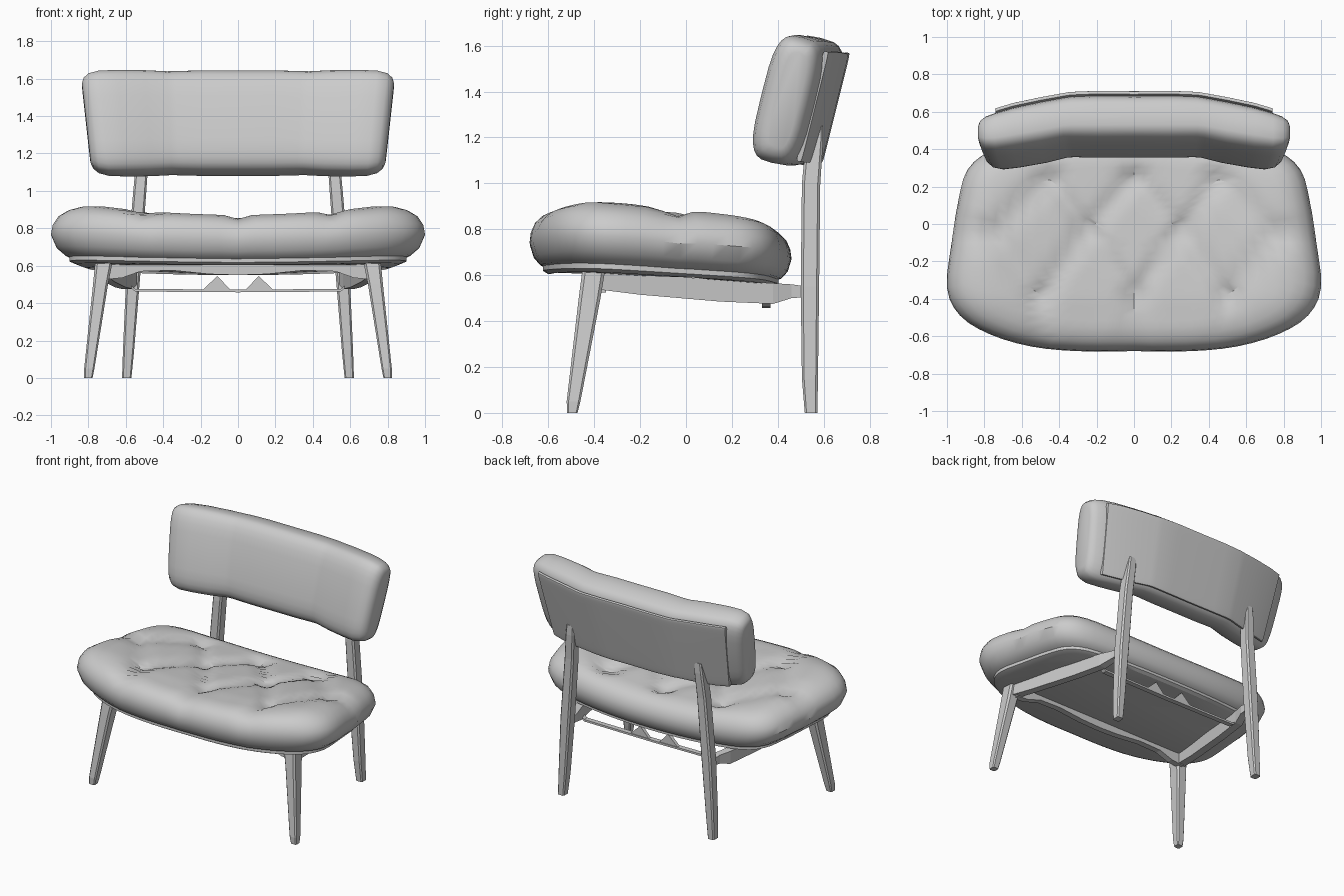
import bpy, bmesh, math
from mathutils import Vector

if "Cube" in bpy.data.objects:
    bpy.data.objects.remove(bpy.data.objects["Cube"])


def loft(name, rings, smooth=None, mirror=False):
    """Skin a list of equal-sized closed rings, capping both ends."""
    bm = bmesh.new()
    vs = [[bm.verts.new(p) for p in r] for r in rings]
    n = len(rings[0])
    for a, b in zip(vs, vs[1:]):
        for i in range(n):
            j = (i + 1) % n
            bm.faces.new((a[i], a[j], b[j], b[i]))
    bm.faces.new(vs[0][::-1])
    bm.faces.new(vs[-1])
    bmesh.ops.recalc_face_normals(bm, faces=bm.faces)
    me = bpy.data.meshes.new(name)
    bm.to_mesh(me)
    bm.free()
    ob = bpy.data.objects.new(name, me)
    bpy.context.collection.objects.link(ob)
    if mirror:
        ob.modifiers.new("mirror", 'MIRROR')
    if smooth:
        bpy.ops.object.select_all(action='DESELECT')
        ob.select_set(True)
        bpy.context.view_layer.objects.active = ob
        bpy.ops.object.shade_smooth_by_angle(angle=math.radians(smooth))
    return ob


def post(x, y, z, wx, wy):
    """Horizontal chamfered rectangle for legs."""
    a, b, c = wx / 2, wy / 2, 0.28
    k = [(1, -1 + c), (1, 1 - c), (1 - c, 1), (-1 + c, 1),
         (-1, 1 - c), (-1, -1 + c), (-1 + c, -1), (1 - c, -1)]
    return [(x + a * u, y + b * v, z) for u, v in k]


def bar_x(x, y, z0, z1, d):
    """Upright rectangle facing x, for cross rails."""
    return [(x, y - d, z0), (x, y + d, z0), (x, y + d, z1), (x, y - d, z1)]


def bar_y(x, y, z0, z1, d):
    """Upright rectangle facing y, for side rails."""
    return [(x - d, y, z0), (x + d, y, z0), (x + d, y, z1), (x - d, y, z1)]


# Seat outline seen from above: half is given, the rest mirrored and rounded
half = [(0, -.68), (.3, -.68), (.55, -.655), (.77, -.59), (.93, -.49), (1, -.34),
        (.975, -.1), (.94, .12), (.89, .29), (.76, .39), (.5, .435), (.25, .455), (0, .46)]
ctrl = [Vector(p) for p in half + [(-x, y) for x, y in half[-2:0:-1]]]
outline = []
for i in range(len(ctrl)):
    p0, p1, p2, p3 = (ctrl[(i + k) % len(ctrl)] for k in (-1, 0, 1, 2))
    for t in (0, 1 / 3, 2 / 3):
        outline.append(.5 * (2 * p1 + (p2 - p0) * t + (2 * p0 - 5 * p1 + 4 * p2 - p3) * t * t
                             + (3 * p1 - p0 - 3 * p2 + p3) * t ** 3))

# Tufting buttons and the creases between them
buttons = [(-.5, -.38), (0, -.38), (.5, -.38), (.25, -.03), (-.25, -.03),
           (.76, -.05), (-.76, -.05), (0, .25), (.45, .25), (-.45, .25)]
creases = [((0, -.38), (0, -.7))]
for s in (1, -1):
    creases += [((s * a, b), (s * c, d)) for a, b, c, d in (
        (.5, -.38, .5, -.7), (0, -.38, .25, -.03), (.25, -.03, .5, -.38), (.25, -.03, 0, .25),
        (.25, -.03, .45, .25), (.5, -.38, .76, -.05), (.76, -.05, .45, .25), (.76, -.05, 1, -.05))]


def seg_dist(p, a, b):
    a, b = Vector(a), Vector(b)
    t = max(0, min(1, (p - a).dot(b - a) / (b - a).length_squared))
    return (p - a - (b - a) * t).length


def seat_top(p):
    z = .872 + .055 * min(1, (p.x / .8) ** 2) - .09 * max(0, p.y + .4)
    z -= .022 * math.exp(-(min(seg_dist(p, *c) for c in creases) / .05) ** 2)
    z -= .03 * math.exp(-(min((p - Vector(b)).length for b in buttons) / .06) ** 2)
    return z


def seat_bottom(p):
    return .622 + .03 * p.x ** 2 - .055 * (p.y + .6)


def seat_ring(s, t):
    c = Vector((0, -.1))
    ring = []
    for q in outline:
        p = c + (q - c) * s
        lo = seat_bottom(p)
        ring.append((p.x, p.y, lo + t * (seat_top(p) - lo)))
    return ring


# Tufted seat cushion
levels = [(.84, 0), (.92, .08), (.97, .22), (1, .46), (.99, .64), (.96, .8), (.91, .91), (.85, .97)]
levels += [(.78 - .06 * i, 1) for i in range(13)] + [(.02, 1)]
loft("seat_cushion", [seat_ring(s, t) for s, t in levels], smooth=35)

# Board under the cushion
loft("seat_board", [[(x, y, z - dz) for x, y, z in seat_ring(s, 0)]
                    for s, dz in ((.9, -.02), (.9, .005), (.86, .018))], smooth=30)


# Backrest: leaning section swept across the width, ends turned forward
LEAN = math.radians(14)


def back_ring(x, yc, depth, height, power=3.6, off=0.0, n=28):
    ring = []
    for i in range(n):
        a = 2 * math.pi * i / n
        c, s = math.cos(a), math.sin(a)
        u = off + depth * math.copysign(abs(c) ** (2 / power), c)
        v = height * math.copysign(abs(s) ** (2 / power), s)
        taper = 1 - .045 * (.28 - v) / .56 * 1.6
        ring.append((x * taper, yc + u * math.cos(LEAN) + v * math.sin(LEAN),
                     1.362 + v * math.cos(LEAN) - u * math.sin(LEAN)))
    return ring


stations = [(0, .52, .132, .280), (.2, .52, .134, .280), (.34, .519, .130, .277), (.38, .515, .128, .276),
            (.5, .49, .130, .282), (.65, .462, .126, .284), (.745, .443, .117, .281),
            (.80, .438, .102, .268), (.83, .44, .08, .245), (.842, .443, .05, .215)]
full = [(-x, y, d, h) for x, y, d, h in stations[:0:-1]] + stations
loft("backrest_cushion", [back_ring(*s) for s in full], smooth=40)

# Flat panel on the rear of the backrest
panel = [s for s in full if abs(s[0]) < .77]
loft("backrest_panel", [back_ring(x, y, .012, h * .88, 8, d - .006) for x, y, d, h in panel], smooth=30)

# Legs
loft("front_leg", [post(.80, -.495, 0, .045, .045), post(.795, -.49, .05, .055, .06),
                   post(.735, -.42, .5, .08, .095), post(.715, -.40, .635, .095, .10)], mirror=True)
loft("back_leg", [post(.595, .545, 0, .05, .055), post(.585, .54, .15, .06, .07),
                  post(.56, .54, .55, .075, .08), post(.525, .545, 1.0, .07, .08),
                  post(.51, .56, 1.18, .065, .075), post(.505, .572, 1.25, .055, .05)], mirror=True)

# Side rails from front leg to back leg
loft("side_rail", [bar_y(.72, -.40, .54, .615, .03), bar_y(.69, -.2, .515, .605, .028),
                   bar_y(.63, .15, .485, .58, .028), bar_y(.59, .38, .475, .565, .028),
                   bar_y(.565, .46, .50, .56, .025), bar_y(.56, .53, .505, .55, .022)], mirror=True)

# Arched front rail
arch = [(.72, .525), (.62, .535), (.52, .57), (.35, .575), (.15, .555), (0, .55)]
arch = [(-x, z) for x, z in arch] + arch[-2::-1]
loft("front_rail", [bar_x(x, -.37, z, .635, .022) for x, z in arch])

# Thin rear stretcher with upturned ends and small braces
bow = [(-.61, .51), (-.55, .462), (0, .458), (.55, .462), (.61, .51)]
loft("rear_stretcher", [bar_x(x, .35, z, z + .014, .018) for x, z in bow])
loft("rear_brace", [bar_x(.04, .35, .46, .47, .012), bar_x(.11, .35, .46, .545, .012),
                    bar_x(.19, .35, .46, .47, .012)], mirror=True)
